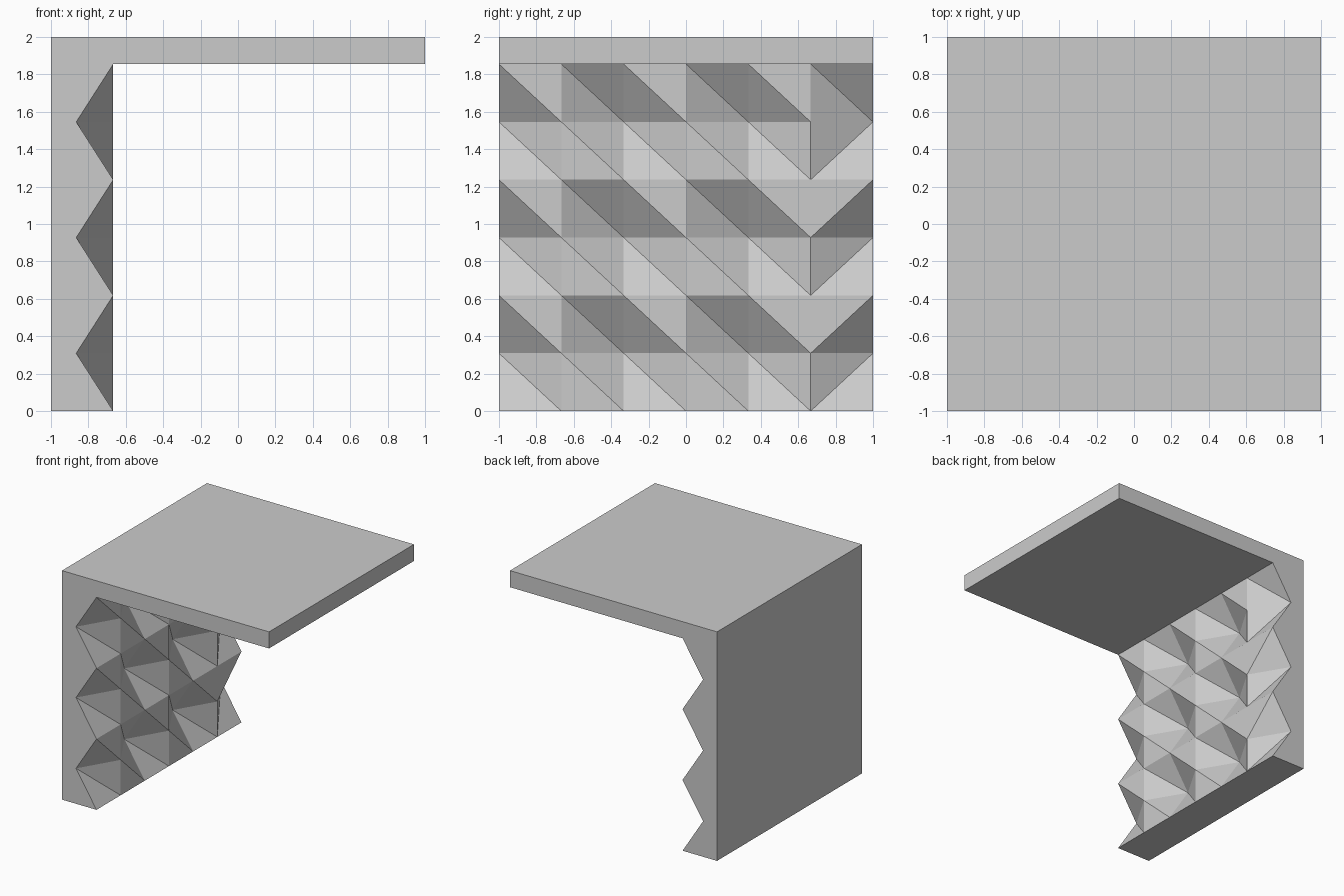
import bpy, bmesh

if "Cube" in bpy.data.objects:
    bpy.data.objects.remove(bpy.data.objects["Cube"])

N = 6                      # relief cells each way
TOP = 1.855                # underside of the roof slab
OUT, PIT = -0.667, -0.865  # ridge and pit depth of the faceted wall

bm = bmesh.new()

# Faceted inner wall: a grid with pits at every other point
v = [[bm.verts.new((PIT if i % 2 == 0 and j % 2 else OUT,
                    -1 + 2 * i / N, TOP * j / N))
      for j in range(N + 1)] for i in range(N + 1)]
for i in range(N):
    for j in range(N):
        a, b, c, d = v[i][j], v[i + 1][j], v[i + 1][j + 1], v[i][j + 1]
        if i == N - 1 and j < N - 1:      # last column has flipped diagonals
            tris = ((a, b, c), (a, c, d))
        else:
            tris = ((a, b, d), (b, c, d))
        for t in tris:
            bm.faces.new(t)

# Outer outline of the wall and roof at both ends
def outline(y):
    return [bm.verts.new((x, y, z)) for x, z in ((1, TOP), (1, 2), (-1, 2), (-1, 0))]

front, back = outline(-1), outline(1)
bm.faces.new(v[0] + front)
bm.faces.new(v[N] + back)

# Roof edge, roof top and outer wall
for k in range(3):
    bm.faces.new((front[k], front[k + 1], back[k + 1], back[k]))

# Roof underside and wall base
bm.faces.new([col[N] for col in v] + [back[0], front[0]])
bm.faces.new([col[0] for col in v] + [back[3], front[3]])

bmesh.ops.recalc_face_normals(bm, faces=bm.faces)
mesh = bpy.data.meshes.new("faceted_wall_and_roof")
bm.to_mesh(mesh)
bm.free()
obj = bpy.data.objects.new("faceted_wall_and_roof", mesh)
bpy.context.collection.objects.link(obj)
